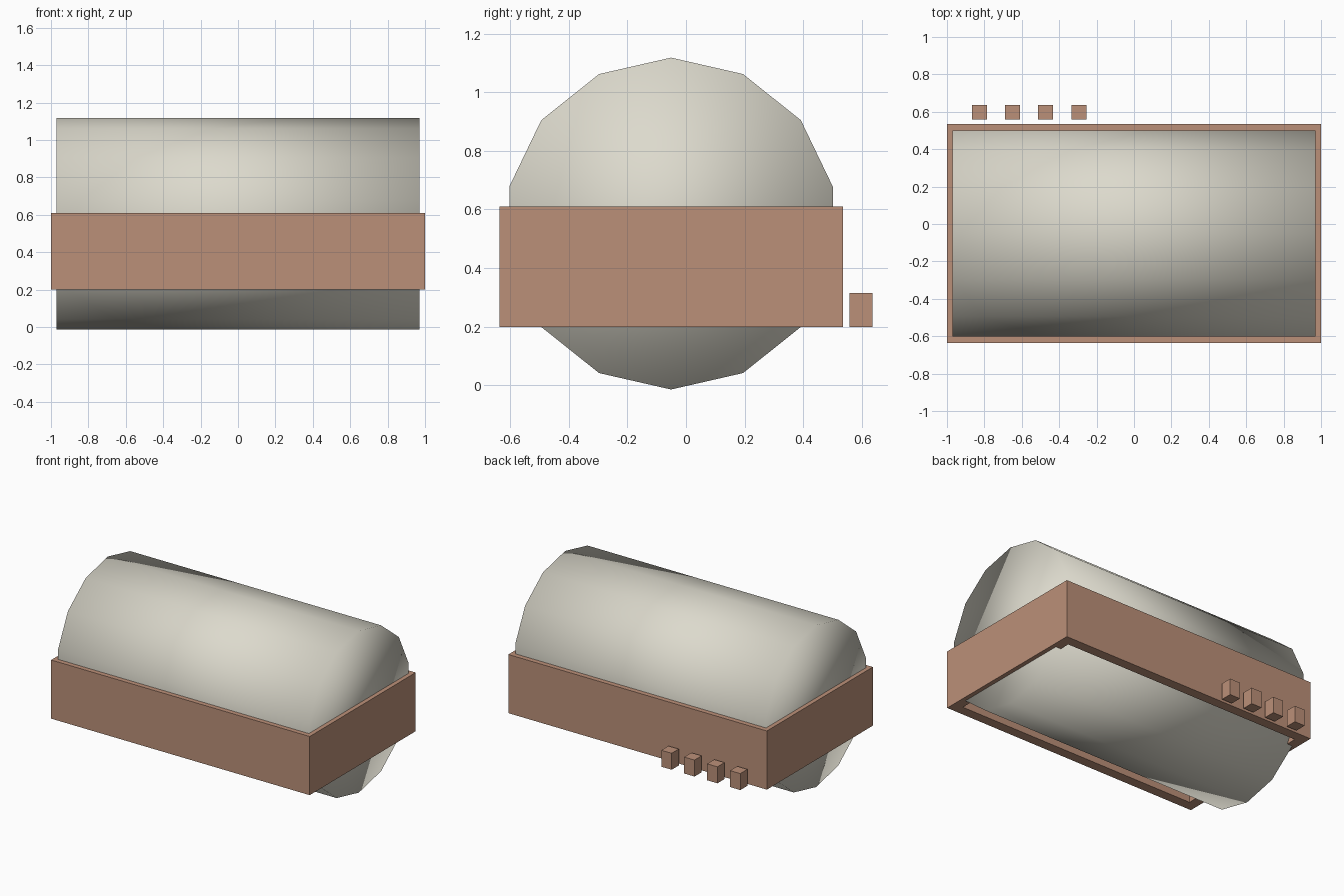
import bpy, bmesh, math
from mathutils import Matrix

if "Cube" in bpy.data.objects:
    bpy.data.objects.remove(bpy.data.objects["Cube"])


def material(name, color):
    m = bpy.data.materials.new(name)
    m.diffuse_color = color
    m.use_nodes = True
    m.node_tree.nodes["Principled BSDF"].inputs["Base Color"].default_value = m.diffuse_color
    return m


def add_object(name, bm, mat):
    bmesh.ops.recalc_face_normals(bm, faces=bm.faces)
    mesh = bpy.data.meshes.new(name)
    bm.to_mesh(mesh)
    bm.free()
    mesh.materials.append(mat)
    ob = bpy.data.objects.new(name, mesh)
    bpy.context.collection.objects.link(ob)
    return ob


def box(name, lo, hi, mat):
    bm = bmesh.new()
    bmesh.ops.create_cube(bm, size=1)
    for v in bm.verts:
        for i in range(3):
            v.co[i] = lo[i] if v.co[i] < 0 else hi[i]
    return add_object(name, bm, mat)


brown = material("brown", (0.5, 0.28, 0.19, 1))
cream = material("cream", (0.72, 0.70, 0.61, 1))

# Fourteen-sided roller lying along x, smooth shaded including its end caps
R, CY, CZ, SIDES = 0.566, -0.051, 0.552, 14
bm = bmesh.new()
place = Matrix.Translation((0, CY, CZ)) @ Matrix.Rotation(math.pi / 2, 4, 'Y')
bmesh.ops.create_cone(bm, cap_ends=True, segments=SIDES, radius1=R, radius2=R, depth=1.94,
                      matrix=place @ Matrix.Rotation(math.pi / 2, 4, 'Z'))
for f in bm.faces:
    f.smooth = True
add_object("roller", bm, cream)

# Open rectangular housing: thick walls, no top or bottom
X, Y0, Y1, Z0, Z1, T = 1.0, -0.636, 0.535, 0.2, 0.61, 0.07
bm = bmesh.new()
rings = []
for inset in (0, T):
    for z in (Z0, Z1):
        x, a, b = X - inset, Y0 + inset, Y1 - inset
        rings.append([bm.verts.new((px, py, z)) for px, py in ((-x, a), (x, a), (x, b), (-x, b))])
out_lo, out_hi, in_lo, in_hi = rings
for r, s in ((out_lo, out_hi), (out_hi, in_hi), (in_hi, in_lo), (in_lo, out_lo)):
    for i in range(4):
        j = (i + 1) % 4
        bm.faces.new((r[i], r[j], s[j], s[i]))
add_object("housing", bm, brown)

# Row of four small keys behind the housing
for i in range(4):
    x = -0.826 + 0.177 * i
    box(f"key_{i + 1}", (x - 0.04, 0.558, 0.2), (x + 0.04, 0.637, 0.315), brown)
